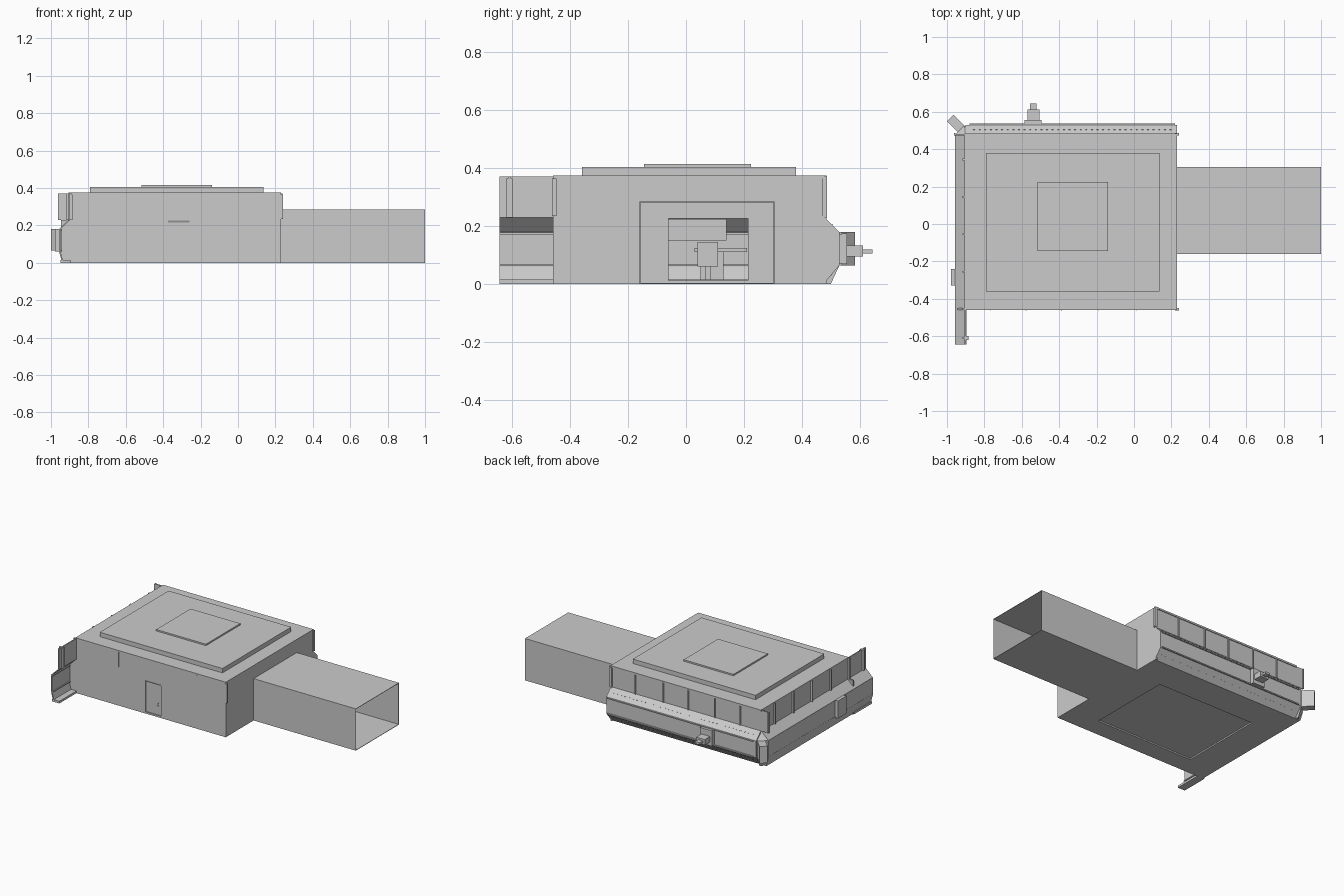
import bpy, bmesh
from mathutils import Matrix, Vector
from math import radians

cube = bpy.data.objects.get("Cube")
if cube:
    bpy.data.objects.remove(cube, do_unlink=True)

GREY = (0.6, 0.6, 0.6, 1)
grey = bpy.data.materials.new("plain grey")
grey.use_nodes = True
grey.diffuse_color = GREY
grey.node_tree.nodes["Principled BSDF"].inputs["Base Color"].default_value = GREY


def finish(name, bm):
    bmesh.ops.recalc_face_normals(bm, faces=bm.faces)
    mesh = bpy.data.meshes.new(name)
    bm.to_mesh(mesh)
    bm.free()
    mesh.materials.append(grey)
    obj = bpy.data.objects.new(name, mesh)
    bpy.context.collection.objects.link(obj)
    return obj


def add_box(bm, x, y, z):
    size = Matrix.Diagonal((x[1] - x[0], y[1] - y[0], z[1] - z[0], 1))
    mid = Matrix.Translation([(a[0] + a[1]) / 2 for a in (x, y, z)])
    return bmesh.ops.create_cube(bm, size=1, matrix=mid @ size)["verts"]


def box(name, x, y, z):
    bm = bmesh.new()
    add_box(bm, x, y, z)
    return finish(name, bm)


def boxes(name, parts):
    bm = bmesh.new()
    for part in parts:
        add_box(bm, *part)
    return finish(name, bm)


def prism(name, profile, start, end, axis):
    """Extrude a closed (offset, z) profile along x or y."""
    bm = bmesh.new()
    place = (lambda o, z, t: (t, o, z)) if axis == "x" else (lambda o, z, t: (o, t, z))
    face = bm.faces.new([bm.verts.new(place(o, z, start)) for o, z in profile])
    new = bmesh.ops.extrude_face_region(bm, geom=[face])["geom"]
    shift = Vector(place(0, 0, end - start))
    bmesh.ops.translate(bm, vec=shift, verts=[v for v in new if isinstance(v, bmesh.types.BMVert)])
    return finish(name, bm)


# Main limits of the room
L, R, F, B, H = -0.905, 0.23, -0.46, 0.485, 0.375
SILL = 0.23
T = 0.012

# Roof with two raised steps
box("roof", (L, R), (F, B), (H - T, H))
box("roof_step", (-0.79, 0.135), (-0.36, 0.38), (H, 0.405))
box("roof_plate", (-0.515, -0.14), (-0.145, 0.225), (0.405, 0.415))

# Floor around a shallow sunken panel
px, py = (-0.73, 0.01), (-0.33, 0.26)
boxes("floor", [
    ((-0.94, px[0]), (F, B - 0.01), (0, T)),
    ((px[1], R), (F, B - 0.01), (0, T)),
    (px, (F, py[0]), (0, T)),
    (px, (py[1], B - 0.01), (0, T)),
])
box("floor_panel", px, py, (0.009, 0.015))

# Front wall with a recessed door
dx, dz = (-0.375, -0.26), 0.227
wall_y = (F, F + T)
boxes("front_wall", [
    ((L - 0.04, dx[0]), wall_y, (0, SILL)),
    ((L, dx[0]), wall_y, (SILL, H)),
    ((dx[1], R), wall_y, (0, H)),
    (dx, wall_y, (dz, H)),
])
box("front_door", dx, (F + 0.007, F + T), (0, dz))
prism("door_header", [(F, dz), (F + 0.007, dz), (F + 0.007, 0.215)], *dx, "x")
boxes("door_handle", [((-0.29, -0.284), (F + 0.003, F + 0.008), (z, z + 0.008)) for z in (0.07, 0.085)])
boxes("front_ribs", [((x, x + 0.004), (F - 0.002, F), (0.265, H - 0.01))
                     for x in (-0.77, -0.58, -0.39, -0.19, 0.01)])

# Side wall opening into the passage
oy, oz = (-0.06, 0.215), 0.227
wall_x = (R - T, R)
boxes("passage_wall", [
    (wall_x, (F, oy[0]), (0, H)),
    (wall_x, (oy[1], B), (0, H)),
    (wall_x, oy, (oz, H)),
])

# Passage, open at its far end
cy, cz, S = (-0.16, 0.305), 0.285, 0.003
boxes("passage", [
    ((R, 1), cy, (0, S)),
    ((R, 1), cy, (cz - S, cz)),
    ((R, 1), (cy[0], cy[0] + S), (0, cz)),
    ((R, 1), (cy[1] - S, cy[1]), (0, cz)),
])

# Back gallery: faceted bulge below, windows above
prism("back_bulge", [(0.475, 0), (0.53, 0.065), (0.53, 0.18), (0.48, SILL), (0.46, SILL), (0.46, 0)],
      -0.9, R, "x")
boxes("back_bulge_trim", [((-0.88, 0.22), (0.52, 0.538), (z, z + 0.008)) for z in (0.064, 0.172)])
box("back_windows", (-0.962, R + 0.005), (0.472, 0.48), (SILL, H - 0.004))
boxes("back_mullions", [((x, x + 0.008), (0.478, 0.487), (SILL, H - 0.004))
                        for x in (-0.962, -0.75, -0.56, -0.36, -0.17, 0.04, 0.23)])

# Side gallery: thin bulge shell running past the front corner
outer = [(-0.94, 0), (-0.957, 0.06), (-0.957, 0.18), (L, SILL)]
inner = [(x + 0.008, z) for x, z in reversed(outer)]
prism("side_bulge", outer + inner, -0.645, 0.48, "y")
boxes("side_bulge_trim", [((-0.958, -0.942), (-0.645, 0.48), (z, z + 0.007)) for z in (0.062, 0.172)])
box("side_windows", (L, L + 0.008), (-0.645, 0.48), (SILL, H - 0.004))
boxes("side_mullions", [((L - 0.012, L + 0.016), (y, y + 0.01), (SILL, H - 0.004))
                        for y in (-0.615, -0.46, -0.26, -0.06, 0.14, 0.34)])
box("side_locker", (-0.978, -0.95), (-0.33, -0.24), (0.06, 0.18))
box("extension_post", (-0.9, -0.885), (-0.62, -0.6), (SILL, H - 0.01))
box("extension_step", (-0.95, -0.895), (-0.645, F), (0, 0.015))

# Corner joining the galleries, with a diagonal block
bm = bmesh.new()
for z, out in ((0, 0.02), (0.065, 0.05), (0.18, 0.05), (SILL, 0.0)):
    for co in ((L, 0.48), (L - out, 0.48), (L, 0.48 + out)):
        bm.verts.new((*co, z))
bmesh.ops.remove_doubles(bm, verts=bm.verts, dist=0.0001)
bmesh.ops.convex_hull(bm, input=bm.verts)
finish("corner_cap", bm)
block = box("corner_block", (-0.045, 0.045), (-0.025, 0.025), (0.065, 0.18))
block.location = (-0.95, 0.535, 0)
block.rotation_euler.z = radians(-45)

# Stepped nozzle on the back
boxes("back_nozzle", [
    ((-0.585, -0.495), (0.525, 0.556), (0.07, 0.175)),
    ((-0.57, -0.505), (0.55, 0.612), (0.095, 0.133)),
    ((-0.555, -0.52), (0.61, 0.645), (0.105, 0.12)),
])

# Rivet rows on the back slopes
for name, y, z, tilt in (("upper_rivets", 0.505, 0.205, -45), ("lower_rivets", 0.5025, 0.0325, 50)):
    bm = bmesh.new()
    for i in range(36):
        add_box(bm, (-0.86 + i * 0.03, -0.85 + i * 0.03), (-0.002, 0.002), (-0.002, 0.002))
    row = finish(name, bm)
    row.location = (0, y, z)
    row.rotation_euler.x = radians(tilt)

# Corner posts beside the passage wall
boxes("corner_posts", [((R - 0.01, R + 0.01), (y, y + 0.015), (SILL + 0.005, H - 0.01))
                       for y in (F - 0.003, 0.472)])

# Console, screen and seat inside
box("console_desk", (-0.86, -0.78), (0.03, 0.21), (0.11, 0.125))
box("console_base", (-0.85, -0.79), (0.05, 0.13), (T, 0.11))
box("console_screen", (-0.87, -0.86), (-0.06, 0.14), (0.15, 0.225))
boxes("seat", [
    ((-0.7, -0.63), (0.04, 0.11), (0.06, 0.08)),
    ((-0.64, -0.63), (0.04, 0.11), (0.08, 0.145)),
    ((-0.675, -0.655), (0.065, 0.085), (T, 0.06)),
])
